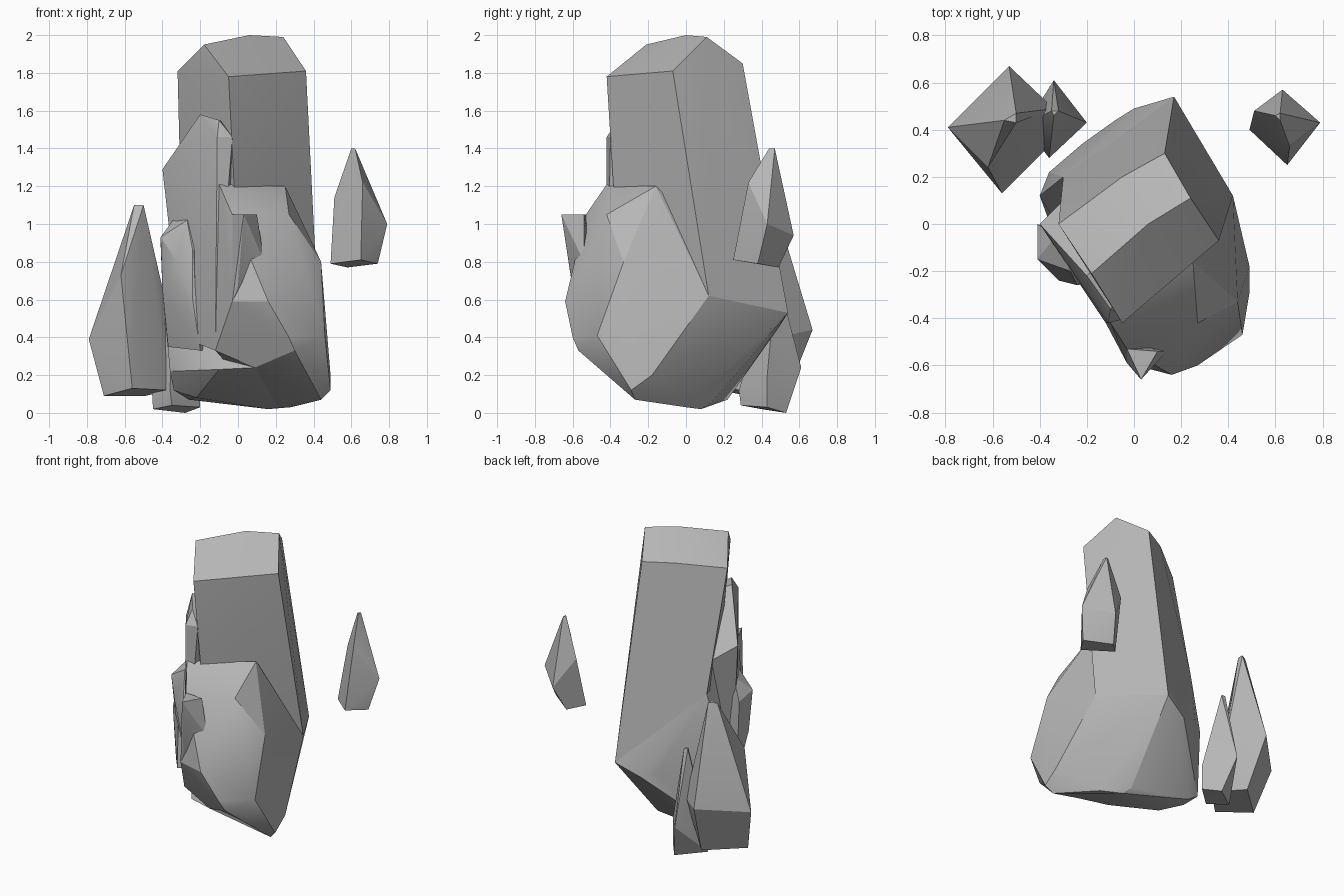
import bpy
import bmesh
from math import radians

# Remove the default object only
default_cube = bpy.data.objects.get("Cube")
if default_cube:
    bpy.data.objects.remove(default_cube, do_unlink=True)


def make_material(name, colour):
    """One flat colour for viewport and render."""
    material = bpy.data.materials.new(name)
    material.use_nodes = True
    material.diffuse_color = colour
    shader = next(node for node in material.node_tree.nodes
                  if node.type == "BSDF_PRINCIPLED")
    shader.inputs["Base Color"].default_value = colour
    shader.inputs["Roughness"].default_value = .9
    return material


stone_grey = make_material("stone grey", (.47, .47, .47, 1))


def chiselled_rock(name, **sections):
    """Wrap named corner groups in a faceted convex block."""
    bm = bmesh.new()
    for corners in sections.values():
        for corner in corners:
            bm.verts.new(corner)
    wrapped = bmesh.ops.convex_hull(bm, input=list(bm.verts))
    leftovers = set(wrapped["geom_interior"]) | set(wrapped["geom_unused"])
    loose = [item for item in leftovers if isinstance(item, bmesh.types.BMVert)]
    bmesh.ops.delete(bm, geom=loose, context="VERTS")
    # Merge nearly flat neighbours into broad facets
    bmesh.ops.dissolve_limit(bm, angle_limit=radians(4),
                             verts=list(bm.verts), edges=list(bm.edges))
    bmesh.ops.recalc_face_normals(bm, faces=list(bm.faces))

    mesh = bpy.data.meshes.new(name)
    bm.to_mesh(mesh)
    bm.free()
    mesh.materials.append(stone_grey)
    rock = bpy.data.objects.new(name, mesh)
    bpy.context.collection.objects.link(rock)

    bpy.ops.object.select_all(action="DESELECT")
    rock.select_set(True)
    bpy.context.view_layer.objects.active = rock
    bpy.ops.object.shade_smooth_by_angle(angle=radians(22))
    return rock


# Corners shared by the pillar, its base and the boulder
right_hip = (.42, .12, .62)
back_hip = (.17, .54, .53)
left_hip = (-.3, .2, 1)
left_toe = (-.12, -.42, .33)
shelf_corner = (-.1, -.42, 1.21)
shelf_tip = (-.03, -.53, 1.05)
fin_heel = (-.03, -.59, .59)
lump_top = (-.33, -.05, 1.04)
rim_front = (.09, -.44, .24)
keel = [(.16, .08, .02), (.28, 0, .03), (.13, .13, .05)]

# Tall pillar with a bevelled crown
chiselled_rock(
    "tall_pillar",
    ridge=[(-.18, -.21, 1.95), (.06, 0, 2), (.24, .11, 1.99)],
    shoulders=[(-.05, -.42, 1.78), (.36, -.07, 1.81), (.13, .3, 1.85),
               (-.05, .2, 1.85), (-.32, 0, 1.81)],
    hips=[right_hip, back_hip, left_hip, (0, -.36, .8)],
)

# Flared base bulging out at the back left
chiselled_rock(
    "flared_base",
    hips=[right_hip, back_hip, left_hip],
    back_bulge=[(0, .49, .45), (-.08, .44, .48), (-.22, .34, .55),
                (-.36, .22, .6), (-.4, .12, .65)],
    rim=[(-.36, .01, .22), (-.1, -.37, .23), rim_front],
    foot=[(-.34, .22, .12), (-.34, .08, .12), (-.26, .22, .07),
          (-.22, -.02, .08)] + keel,
)

# Broad boulder leaning out at the front
chiselled_rock(
    "front_boulder",
    shelf=[shelf_corner, (.25, -.16, 1.2), (.27, -.42, 1.05), shelf_tip],
    sides=[right_hip, back_hip, (.44, -.33, .8), (.46, -.47, .41)],
    belly=[(.16, -.64, .59), fin_heel, (.27, -.6, .4), (.3, -.57, .33)],
    underside=[left_toe, rim_front, (.49, -.29, .12),
               (.49, -.18, .2), (.44, -.27, .07)] + keel,
)

# Pointed fin on the front left of the boulder
chiselled_rock(
    "boulder_fin",
    top=[(.03, -.66, 1.05), shelf_tip, (.1, -.54, 1.05)],
    lower=[fin_heel, left_toe, (0, -.6, .67), (.14, -.54, .8)],
)

# Slab clinging to the side of the pillar
chiselled_rock(
    "side_slab",
    top=[(-.2, -.22, 1.58), (-.1, -.36, 1.55),
         (-.03, -.4, 1.46), (-.11, -.42, 1.46)],
    edge=[(-.4, 0, 1.29), (-.28, .12, 1.2), shelf_corner],
    lower=[lump_top, left_toe, (-.3, -.08, .4)],
    core=[(0, 0, 1.5), (0, 0, .7)],
)

# Rounded lump below the slab
chiselled_rock(
    "side_lump",
    top=[lump_top, (-.27, -.2, 1.02), (-.1, -.1, 1)],
    face=[(-.41, -.15, .93), (-.41, 0, .9), (-.32, -.24, .8),
          (-.24, -.26, .86), (-.24, -.26, .6), (-.4, -.12, .65)],
    lower=[(-.2, -.25, .33), (-.37, -.03, .35), (-.1, -.1, .33)],
)

# Three separate pointed shards
chiselled_rock(
    "large_shard",
    tip=[(-.55, .44, 1.1), (-.5, .47, 1.1), (-.5, .43, 1.1)],
    waist=[(-.79, .41, .39), (-.53, .67, .44),
           (-.34, .49, .4), (-.62, .24, .73)],
    foot=[(-.71, .33, .09), (-.56, .13, .13),
          (-.37, .32, .12), (-.49, .53, .09)],
)
chiselled_rock(
    "small_shard",
    tip=[(-.35, .48, .74), (-.32, .48, .74), (-.34, .46, .74)],
    waist=[(-.34, .61, .24), (-.2, .43, .2),
           (-.36, .28, .12), (-.46, .42, .2)],
    foot=[(-.28, .53, 0), (-.2, .43, .03),
          (-.35, .29, .04), (-.45, .4, .02)],
)
chiselled_rock(
    "floating_shard",
    tip=[(.6, .46, 1.4), (.62, .47, 1.4), (.62, .44, 1.4)],
    waist=[(.66, .33, 1.22), (.79, .43, 1), (.63, .57, .94),
           (.51, .48, 1.14)],
    foot=[(.65, .25, .81), (.49, .4, .79), (.58, .49, .77),
          (.74, .38, .79)],
)
